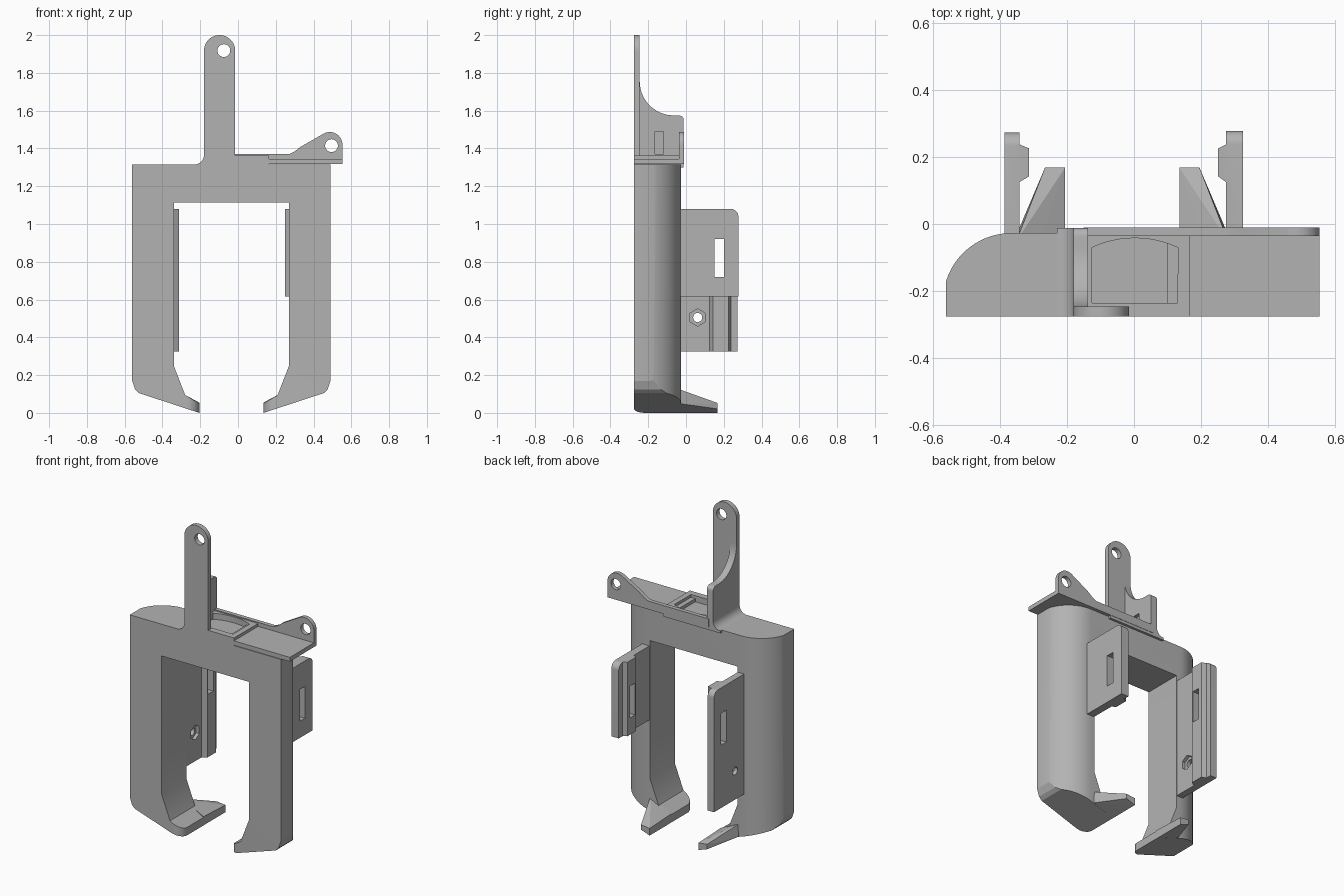
import bpy, bmesh
from math import sin, cos, radians

cube = bpy.data.objects.get("Cube")
if cube:
    bpy.data.objects.remove(cube, do_unlink=True)

gray = bpy.data.materials.new("plain gray")
gray.use_nodes = True
gray.diffuse_color = (0.45, 0.45, 0.45, 1)
gray.node_tree.nodes["Principled BSDF"].inputs["Base Color"].default_value = gray.diffuse_color

MID = -0.035            # symmetry plane of the two legs
FRONT, BACK = -0.275, -0.027


def arc(cx, cy, r, a0, a1, n=16):
    step = radians(a1 - a0) / n
    return [(cx + r * cos(radians(a0) + i * step), cy + r * sin(radians(a0) + i * step))
            for i in range(n + 1)]


def flip(pts):
    return [(2 * MID - x, *rest) for x, *rest in pts]


def add_object(name, bm):
    bmesh.ops.recalc_face_normals(bm, faces=bm.faces)
    mesh = bpy.data.meshes.new(name)
    bm.to_mesh(mesh)
    bm.free()
    mesh.materials.append(gray)
    obj = bpy.data.objects.new(name, mesh)
    bpy.context.collection.objects.link(obj)
    return obj


def prism(name, pts, axis, a, b):
    """Extrude a 2D outline from a to b along an axis."""
    place = {"X": lambda p, t: (t, p[0], p[1]),
             "Y": lambda p, t: (p[0], t, p[1]),
             "Z": lambda p, t: (p[0], p[1], t)}[axis]
    bm = bmesh.new()
    rings = [[bm.verts.new(place(p, t)) for p in pts] for t in (a, b)]
    for ring in rings:
        bm.faces.new(ring)
    for i in range(len(pts)):
        j = (i + 1) % len(pts)
        bm.faces.new((rings[0][i], rings[0][j], rings[1][j], rings[1][i]))
    return add_object(name, bm)


def hull(name, pts):
    bm = bmesh.new()
    for p in pts:
        bm.verts.new(p)
    bmesh.ops.convex_hull(bm, input=bm.verts)
    return add_object(name, bm)


def rect(x0, y0, x1, y1):
    return [(x0, y0), (x1, y0), (x1, y1), (x0, y1)]


def boolean(obj, tool, operation="DIFFERENCE"):
    mod = obj.modifiers.new("cut", "BOOLEAN")
    mod.operation, mod.solver, mod.object = operation, "EXACT", tool
    bpy.context.view_layer.objects.active = obj
    bpy.ops.object.modifier_apply(modifier=mod.name)
    bpy.data.objects.remove(tool, do_unlink=True)


# Frame: front outline of the bridge and legs, trimmed by the rounded plan
half = [(MID, 1.315), (-0.6, 1.315), (-0.6, 0.25), (-0.56, 0.17), (-0.545, 0.125),
        (-0.525, 0.105), (-0.205, 0), (-0.205, 0.05), (-0.28, 0.095), (-0.34, 0.25),
        (-0.34, 1.115), (MID, 1.115)]
frame = prism("frame", half[1:-1] + flip(half[1:-1])[::-1], "Y", -0.4, 0.1)
plan = [(-0.56, FRONT)] + arc(-0.365, BACK - 0.204, 0.204, 163, 90)
boolean(frame, prism("plan_trim", plan + flip(plan)[::-1], "Z", -0.1, 1.5), "INTERSECT")

# Rounded front corners of the toes
corner = [(-0.19, -0.29)] + arc(-0.27, -0.21, 0.0655, -90, 0, 8)
corner = [(-0.19, -0.29), (-0.27, -0.29)] + corner[1:] + [(-0.19, -0.21)]
for pts in (corner, flip(corner)):
    boolean(frame, prism("toe_trim", pts, "Z", -0.1, 0.2))

# Toe hooks reaching backwards
hook = [(-0.35, -0.05, 0.05), (-0.35, -0.05, 0.13), (-0.28, -0.05, 0.095),
        (-0.205, -0.05, 0), (-0.205, -0.05, 0.055), (-0.345, -0.02, 0.047),
        (-0.265, 0.145, 0.021), (-0.265, 0.168, 0.021), (-0.205, 0.168, 0),
        (-0.265, 0.168, 0.052), (-0.265, 0.145, 0.056), (-0.205, 0.168, 0.045)]
hull("right_hook", hook)
hull("left_hook", flip(hook))


# Slotted side plates with raised ribs on their inner faces
def side_plate(name, outer, inner, rib, bottom, back):
    edge = [(-0.06, bottom), (back, bottom)] + arc(back - 0.04, 1.04, 0.04, 0, 90, 8) + [(-0.06, 1.08)]
    plate = prism(name, edge, "X", outer, inner)
    base = outer + (inner - outer) * 0.8
    ridge = [(base, 0.125), (inner, 0.125), (rib, 0.142), (rib, 0.225), (inner, 0.237), (base, 0.237)]
    boolean(plate, prism("rib", ridge, "Z", bottom, 1.08), "UNION")
    boolean(plate, prism("slot", rect(0.15, 0.72, 0.2, 0.92), "X", outer - 0.1, outer + 0.1))
    return plate


right_plate = side_plate("right_side_plate", -0.385, -0.341, -0.312, 0.325, 0.272)
left_plate = side_plate("left_side_plate", 0.325, 0.274, 0.25, 0.615, 0.277)

# Bolt hole with a hexagonal nut pocket
boolean(right_plate, prism("bolt", arc(0.062, 0.505, 0.024, 0, 345, 23), "X", -0.5, -0.3))
boolean(right_plate, prism("nut", arc(0.062, 0.505, 0.046, 30, 330, 5), "X", -0.362, -0.3))

# Tall arm with rounded top and hole
arm_outline = [(-0.18, 1.3), (-0.015, 1.3)] + arc(-0.0975, 1.9175, 0.0825, 0, 180, 24)
arm = prism("tall_arm", arm_outline, "Y", FRONT, -0.245)
boolean(arm, prism("arm_hole", arc(-0.075, 1.918, 0.034, 0, 345, 23), "Y", -0.4, 0))

# Web behind the arm, with its shallow pocket
web_outline = ([(-0.26, 1.3), (-0.012, 1.3)] + arc(-0.037, 1.55, 0.025, 0, 90, 6)
               + arc(-0.065, 1.755, 0.18, 270, 180) + [(-0.26, 1.755)])
web = prism("arm_web", web_outline, "X", -0.18, -0.137)
boolean(web, prism("web_pocket", rect(-0.165, 1.37, -0.12, 1.49), "X", -0.16, -0.1))

# Fillet where the arm meets the frame
prism("arm_fillet", arc(-0.23, 1.365, 0.05, 270, 360, 8) + [(-0.17, 1.365), (-0.17, 1.3), (-0.23, 1.3)],
      "Y", FRONT, -0.012)

# Raised tray with an arched recess
tray = prism("tray", rect(-0.15, FRONT, 0.165, -0.012), "Z", 1.3, 1.363)
recess = [(-0.125, -0.235), (0.13, -0.235)] + arc(0.0025, -0.345, 0.303, 65, 115, 12)
boolean(tray, prism("recess", recess, "Z", 1.325, 1.5))

# Overhanging top shelf and the lug behind it
prism("top_shelf", rect(0.1, FRONT, 0.553, -0.012), "Z", 1.318, 1.345)
lug_outline = ([(-0.15, 1.318), (0.553, 1.318)] + arc(0.486, 1.42, 0.067, 0, 118)
               + [(0.33, 1.408), (0.3, 1.384), (0.27, 1.37), (-0.15, 1.37)])
lug = prism("rear_lug", lug_outline, "Y", -0.036, -0.01)
boolean(lug, prism("lug_hole", arc(0.495, 1.415, 0.034, 0, 345, 23), "Y", -0.2, 0.1))

# Smooth the curved sides and keep the edges crisp
bpy.ops.object.select_all(action="DESELECT")
parts = [frame, arm, web, lug, tray, right_plate, left_plate, bpy.data.objects["arm_fillet"]]
for part in parts:
    part.select_set(True)
bpy.context.view_layer.objects.active = frame
bpy.ops.object.shade_smooth_by_angle(angle=radians(25))
bpy.ops.object.select_all(action="DESELECT")
